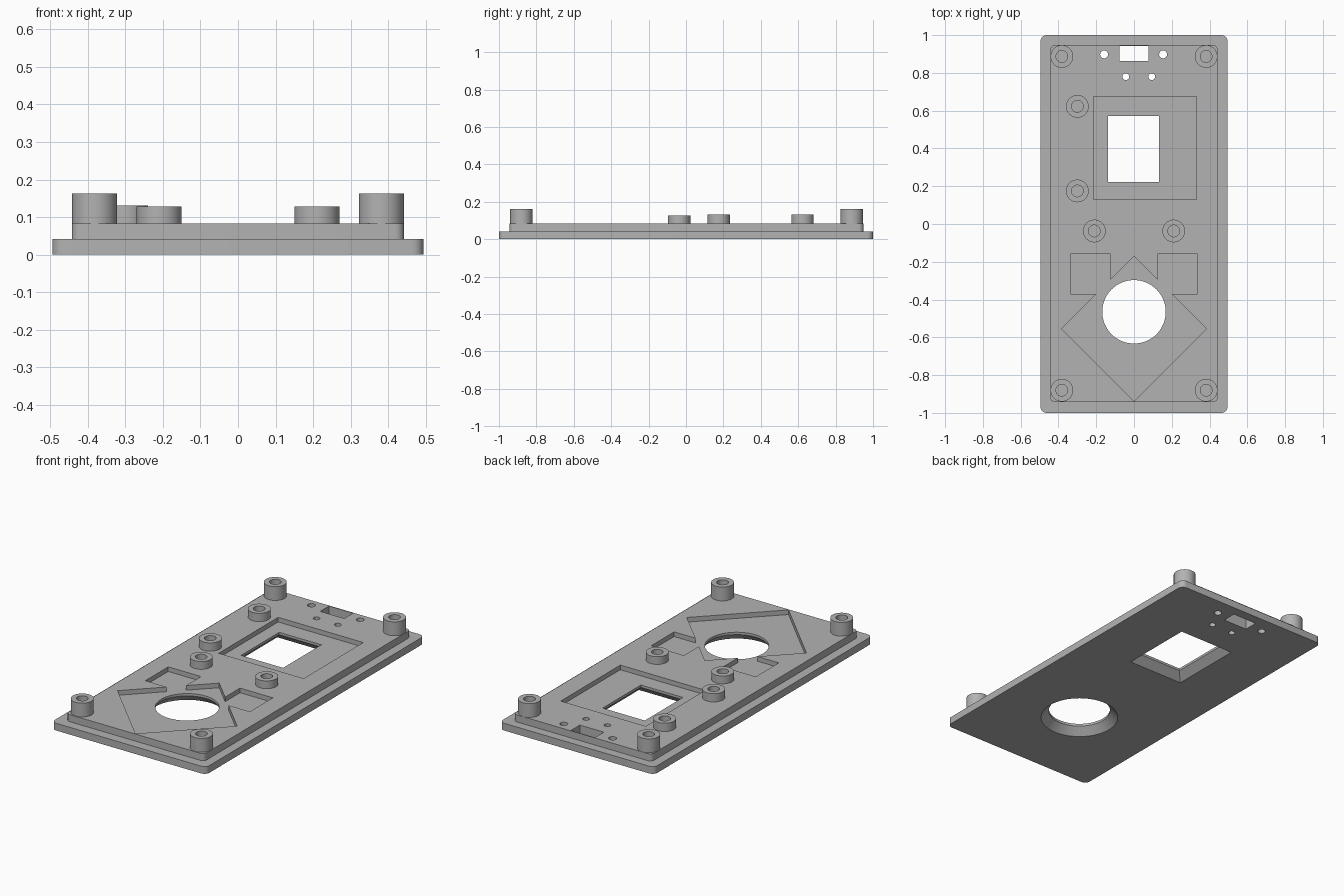
import bpy
import bmesh
from math import cos, sin, pi, radians

if "Cube" in bpy.data.objects:
    bpy.data.objects.remove(bpy.data.objects["Cube"], do_unlink=True)

grey = bpy.data.materials.new("plain grey")
grey.use_nodes = True
colour = (0.45, 0.45, 0.45, 1)
grey.diffuse_color = colour
grey.node_tree.nodes["Principled BSDF"].inputs["Base Color"].default_value = colour

RIM, DECK, POCKET = 0.042, 0.083, 0.056   # heights of rim, deck and pocket floors
BELOW, ABOVE = -0.05, 0.2                 # reach of through cuts


def circle(x, y, r, n=48):
    return [(x + r * cos(2 * pi * i / n), y + r * sin(2 * pi * i / n)) for i in range(n)]


def rect(x0, x1, y0, y1):
    return [(x0, y0), (x1, y0), (x1, y1), (x0, y1)]


def rounded(x0, x1, y0, y1, r, steps=6):
    points = []
    corners = [(x1 - r, y1 - r), (x0 + r, y1 - r), (x0 + r, y0 + r), (x1 - r, y0 + r)]
    for k, (cx, cy) in enumerate(corners):
        for i in range(steps + 1):
            a = (k + i / steps) * pi / 2
            points.append((cx + r * cos(a), cy + r * sin(a)))
    return points


def loft(name, layers, capped=True):
    """Join matching outlines, each given as (outline, z), into one mesh object."""
    bm = bmesh.new()
    rings = [[bm.verts.new((x, y, z)) for x, y in outline] for outline, z in layers]
    for low, high in zip(rings, rings[1:]):
        for i in range(len(low)):
            j = (i + 1) % len(low)
            bm.faces.new((low[i], low[j], high[j], high[i]))
    if capped:
        bm.faces.new(rings[0][::-1])
        bm.faces.new(rings[-1])
    bmesh.ops.recalc_face_normals(bm, faces=bm.faces)
    mesh = bpy.data.meshes.new(name)
    bm.to_mesh(mesh)
    bm.free()
    mesh.materials.append(grey)
    obj = bpy.data.objects.new(name, mesh)
    bpy.context.collection.objects.link(obj)
    return obj


def select(obj):
    bpy.ops.object.select_all(action="DESELECT")
    obj.select_set(True)
    bpy.context.view_layer.objects.active = obj


def combine(target, tool, operation="DIFFERENCE"):
    select(target)
    mod = target.modifiers.new("combine", "BOOLEAN")
    mod.operation, mod.object, mod.solver = operation, tool, "EXACT"
    bpy.ops.object.modifier_apply(modifier=mod.name)
    bpy.data.objects.remove(tool, do_unlink=True)


def cut(outline, bottom=BELOW, top=ABOVE):
    combine(panel, loft("cutter", [(outline, bottom), (outline, top)]))


def smooth(obj):
    select(obj)
    bpy.ops.object.shade_smooth_by_angle(angle=radians(30))


# Stepped panel: wide rim with a raised deck
rim = rounded(-0.495, 0.495, -1, 1, 0.032)
deck = rounded(-0.443, 0.443, -0.943, 0.948, 0.025)
panel = loft("panel", [(rim, 0), (rim, RIM)])
combine(panel, loft("deck", [(deck, RIM / 2), (deck, DECK)]), "UNION")

# Display pocket, and the diamond pocket with two square ears
cut(rect(-0.215, 0.33, 0.13, 0.675), POCKET)
half = [(0.125, -0.297), (0.125, -0.16), (0.335, -0.16), (0.335, -0.37),
        (0.198, -0.37), (0.383, -0.555)]
cut([(0, -0.172)] + half + [(0, -0.938)] + [(-x, y) for x, y in half[::-1]], POCKET)

# Display window and round opening, both flared towards the underside
FLARE = 0.042
window = (-0.137, 0.133, 0.223, 0.573)


def flared(shape):
    layers = [(shape(FLARE), 0), (shape(0), FLARE), (shape(0), ABOVE)]
    layers.insert(0, (shape(FLARE + 0.01), -0.01))
    combine(panel, loft("cutter", layers))


flared(lambda g: rect(window[0] - g, window[1] + g, window[2] - g, window[3] + g))
flared(lambda g: circle(0, -0.465, 0.168 + g, 64))

# Connector slot and four small holes
cut(rect(-0.077, 0.077, 0.862, 0.943))
for x, y, r in [(-0.158, 0.898, 0.021), (0.154, 0.898, 0.021),
                (-0.043, 0.78, 0.018), (0.094, 0.78, 0.018)]:
    cut(circle(x, y, r, 24))
smooth(panel)


# Hollow screw posts standing on the deck
def post(name, x, y, top):
    outer, inner = circle(x, y, 0.06), circle(x, y, 0.031)
    smooth(loft(name, [(outer, DECK), (outer, top), (inner, top), (inner, DECK)], capped=False))


for side, x in (("left", 0.382), ("right", -0.382)):
    post("front_post_" + side, x, -0.88, 0.163)
    post("back_post_" + side, x, 0.887, 0.163)
    post("middle_post_" + side, x * 0.55, -0.037, 0.128)
post("display_post_front", -0.3, 0.175, 0.131)
post("display_post_back", -0.3, 0.623, 0.131)
